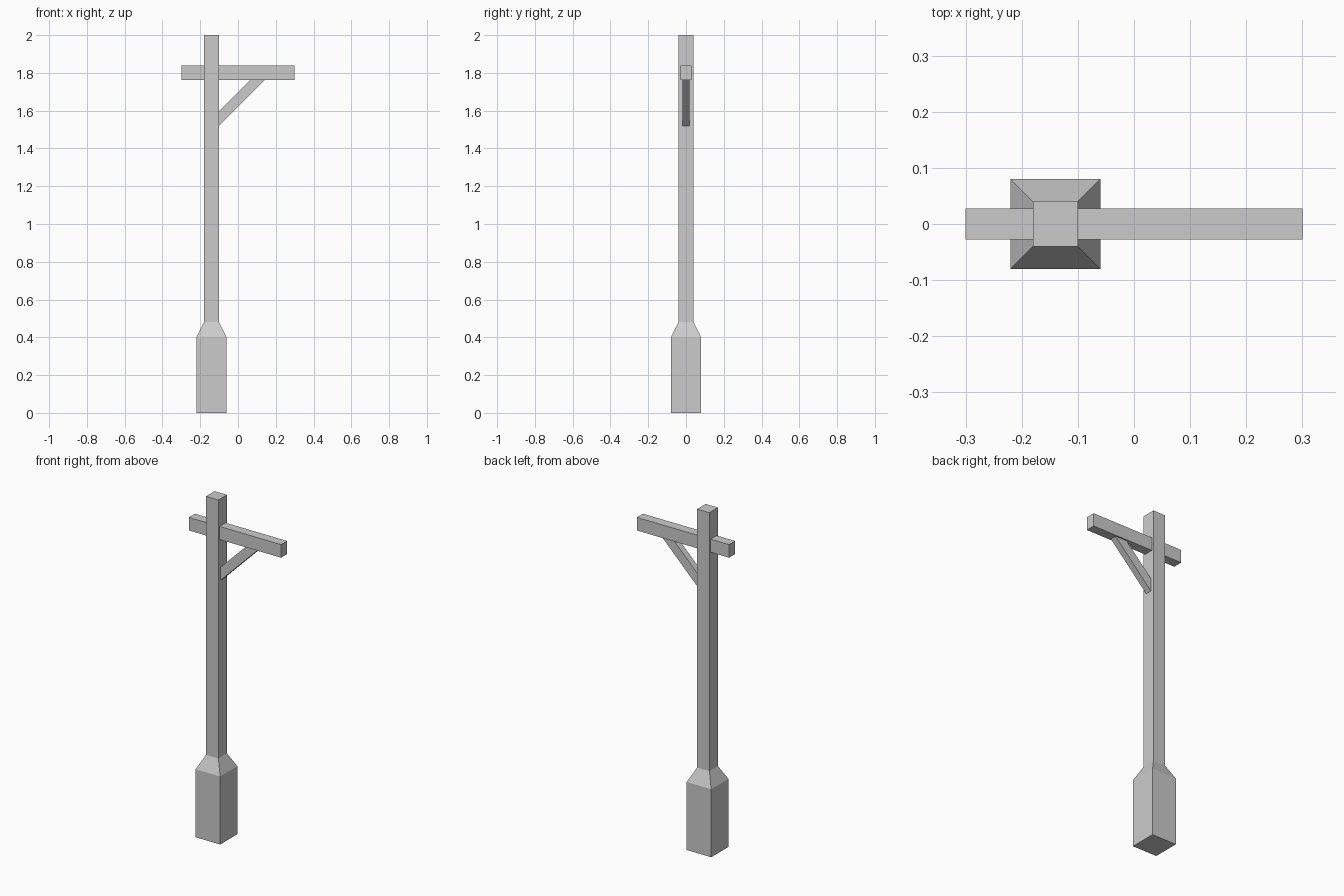
import bpy
import bmesh

if "Cube" in bpy.data.objects:
    bpy.data.objects.remove(bpy.data.objects["Cube"])

POST_X = -0.14


def make_object(name, bm):
    bmesh.ops.recalc_face_normals(bm, faces=bm.faces[:])
    mesh = bpy.data.meshes.new(name)
    bm.to_mesh(mesh)
    bm.free()
    obj = bpy.data.objects.new(name, mesh)
    bpy.context.collection.objects.link(obj)
    return obj


def square_column(name, x, sections):
    """Stack square cross-sections given as (height, half width)."""
    bm = bmesh.new()
    rings = [[bm.verts.new((x + sx * h, sy * h, z))
              for sx, sy in ((-1, -1), (1, -1), (1, 1), (-1, 1))]
             for z, h in sections]
    for low, high in zip(rings, rings[1:]):
        for i in range(4):
            j = (i + 1) % 4
            bm.faces.new((low[i], low[j], high[j], high[i]))
    bm.faces.new(rings[0][::-1])
    bm.faces.new(rings[-1])
    return make_object(name, bm)


def extruded_profile(name, points, half_depth):
    """Extrude an XZ outline symmetrically along y."""
    bm = bmesh.new()
    face = bm.faces.new([bm.verts.new((x, -half_depth, z)) for x, z in points])
    result = bmesh.ops.extrude_face_region(bm, geom=[face])
    verts = [g for g in result["geom"] if isinstance(g, bmesh.types.BMVert)]
    bmesh.ops.translate(bm, verts=verts, vec=(0, 2 * half_depth, 0))
    return make_object(name, bm)


# Post with a thick foot that tapers into the shaft
square_column("post", POST_X, [(0, 0.08), (0.40, 0.08), (0.48, 0.04), (2.0, 0.04)])

# Horizontal arm passing through the post
extruded_profile("cross_arm", [(-0.30, 1.763), (0.30, 1.763), (0.30, 1.84), (-0.30, 1.84)], 0.028)

# Diagonal brace, its ends let slightly into post and arm
extruded_profile("brace", [(-0.11, 1.51), (0.15, 1.77), (0.073, 1.77), (-0.11, 1.587)], 0.019)
